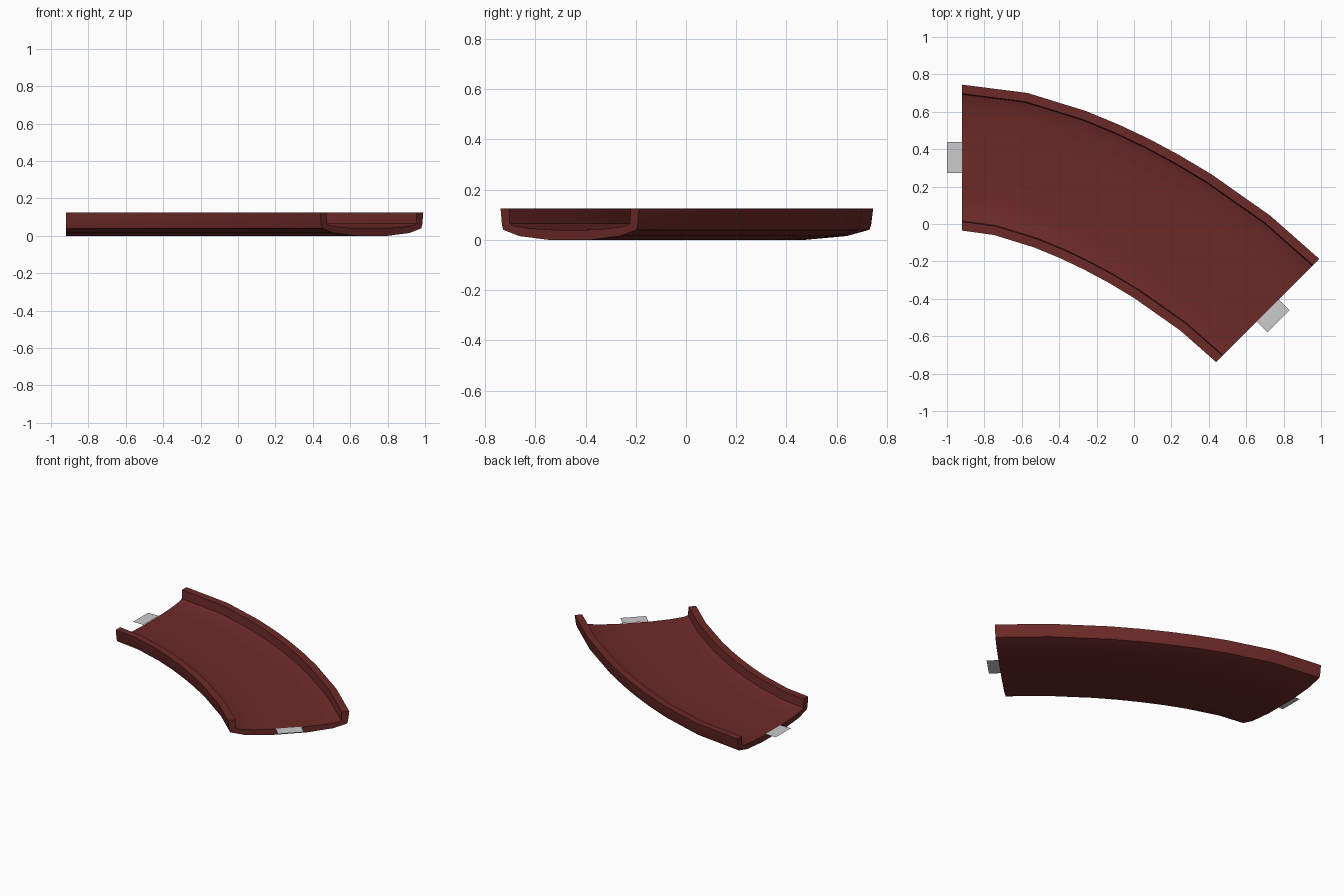
import bpy
from mathutils import Vector

if "Cube" in bpy.data.objects:
    bpy.data.objects.remove(bpy.data.objects["Cube"])

red = bpy.data.materials.new("dark_red")
red.diffuse_color = (0.15, 0.023, 0.021, 1)
red.use_nodes = True
red.node_tree.nodes["Principled BSDF"].inputs["Base Color"].default_value = red.diffuse_color

# Centre line of the bend: cubic curve turning 45 degrees
D = Vector((0.7071, -0.7071))
P0, P3 = Vector((-0.92, 0.355)), Vector((0.715, -0.4625))
P1, P2 = P0 + Vector((0.45, 0)), P3 - D * 0.6


def path(t):
    s = 1 - t
    p = P0 * s**3 + P1 * 3 * s * s * t + P2 * 3 * s * t * t + P3 * t**3
    d = ((P1 - P0) * s * s + (P2 - P1) * 2 * s * t + (P3 - P2) * t * t).normalized()
    return p, d, Vector((-d.y, d.x))


def make(name, verts, faces, mat=None):
    me = bpy.data.meshes.new(name)
    me.from_pydata(verts, [], faces)
    ob = bpy.data.objects.new(name, me)
    bpy.context.collection.objects.link(ob)
    if mat:
        me.materials.append(mat)
    return ob


# Track cross-section: half profile (offset, height), mirrored into a loop
under = [(0.12, 0.0), (0.285, 0.015), (0.375, 0.04), (0.382, 0.06), (0.39, 0.125)]
inside = [(0.342, 0.125), (0.338, 0.065), (0.312, 0.055), (0.22, 0.045), (0.1, 0.04)]
half = under + inside
profile = half + [(-u, z) for u, z in reversed(half)]
n = len(profile)

# Sweep the section along the bend
steps = [0, 0.175, 0.33, 0.42, 0.5, 0.58, 0.67, 0.84, 1]
verts = []
for t in steps:
    p, d, side = path(t)
    verts += [(*(p + side * u), z) for u, z in profile]
faces = []
for i in range(len(steps) - 1):
    for j in range(n):
        a, b = i * n + j, i * n + (j + 1) % n
        faces.append((a, b, b + n, a + n))

# End caps, built as strips between underside and inside
last = (len(steps) - 1) * n
faces.append(tuple(reversed(range(n))))
faces.append(tuple(range(last, last + n)))
track = make("curved_track", verts, faces, red)

import bmesh
bm = bmesh.new()
bm.from_mesh(track.data)
bmesh.ops.triangulate(bm, faces=[f for f in bm.faces if len(f.verts) > 4])
bmesh.ops.recalc_face_normals(bm, faces=bm.faces)
bm.to_mesh(track.data)
bm.free()
bpy.context.view_layer.objects.active = track
track.select_set(True)
bpy.ops.object.shade_smooth_by_angle(angle=0.4)

# Thin grey connector tabs at both ends
for name, t, sign in (("start_tab", 0, -1), ("end_tab", 1, 1)):
    p, d, side = path(t)
    q = p + d * sign * 0.081
    h = side * 0.083
    make(name, [(*v, 0.042) for v in (p - h, q - h, q + h, p + h)],
         [(0, 1, 2, 3) if sign > 0 else (3, 2, 1, 0)])
